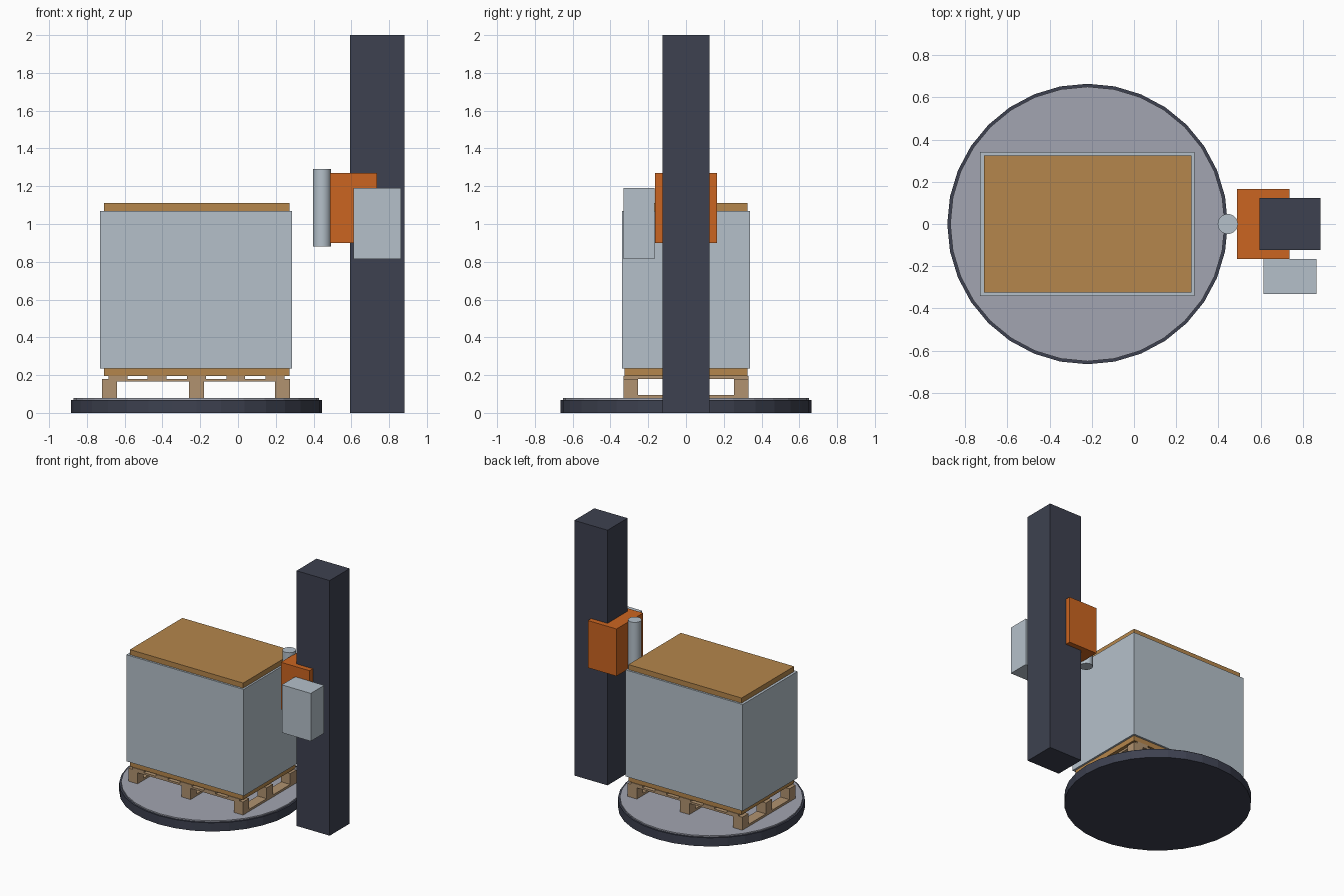
import bpy, bmesh, math
from mathutils import Vector

if "Cube" in bpy.data.objects:
    bpy.data.objects.remove(bpy.data.objects["Cube"])


def material(name, rgb):
    m = bpy.data.materials.new(name)
    m.diffuse_color = (*rgb, 1)
    m.use_nodes = True
    m.node_tree.nodes["Principled BSDF"].inputs["Base Color"].default_value = m.diffuse_color
    return m


dark = material("dark_steel", (0.047, 0.053, 0.08))
deck = material("turntable_grey", (0.36, 0.375, 0.44))
orange = material("orange_paint", (0.60, 0.13, 0.015))
card = material("cardboard", (0.46, 0.24, 0.072))
wood = material("pallet_wood", (0.44, 0.29, 0.16))
film = material("pale_blue_grey", (0.46, 0.53, 0.59))


def finish(name, bm, mat):
    me = bpy.data.meshes.new(name)
    bm.to_mesh(me)
    bm.free()
    me.materials.append(mat)
    ob = bpy.data.objects.new(name, me)
    bpy.context.collection.objects.link(ob)
    return ob


def box(name, mat, x, y, z):
    """Box from (min, max) ranges on each axis."""
    bm = bmesh.new()
    bmesh.ops.create_cube(bm, size=1)
    for v in bm.verts:
        v.co = Vector([(a + b) / 2 + c * (b - a) for (a, b), c in zip((x, y, z), v.co)])
    return finish(name, bm, mat)


def cylinder(name, mat, cx, r, z0, z1, sides):
    bm = bmesh.new()
    bmesh.ops.create_cone(bm, cap_ends=True, segments=sides, radius1=r, radius2=r, depth=z1 - z0)
    # put a corner on the x axis
    turn = math.pi / 2
    for v in bm.verts:
        px, py = v.co.x, v.co.y
        v.co = (cx + px * math.cos(turn) - py * math.sin(turn),
                px * math.sin(turn) + py * math.cos(turn),
                v.co.z + (z0 + z1) / 2)
    return finish(name, bm, mat)


CX = -0.22  # centre of turntable and load

# Turntable
cylinder("turntable_base", dark, CX, 0.664, 0, 0.068, 32)
cylinder("turntable_plate", deck, CX, 0.65, 0.068, 0.078, 32)

# Pallet: skids and blocks, stringers, deck boards
for i, px in enumerate((-0.68, -0.22, 0.235)):
    box(f"pallet_skid_{i}", wood, (px - 0.04, px + 0.04), (-0.33, 0.33), (0.078, 0.095))
    for j, py in enumerate((-0.292, 0, 0.292)):
        box(f"pallet_block_{i}_{j}", wood, (px - 0.04, px + 0.04),
            (py - 0.038, py + 0.038), (0.095, 0.165))
for j, py in enumerate((-0.292, 0, 0.292)):
    box(f"pallet_stringer_{j}", wood, (-0.72, 0.275), (py - 0.038, py + 0.038), (0.165, 0.18))
for i in range(5):
    px = CX + (i - 2) * 0.208
    box(f"pallet_deck_board_{i}", wood, (px - 0.05, px + 0.05), (-0.33, 0.33), (0.18, 0.195))

# Load and its stretch wrap
box("carton_load", card, (-0.71, 0.272), (-0.325, 0.325), (0.195, 1.11))
box("stretch_wrap", film, (-0.73, 0.287), (-0.34, 0.34), (0.235, 1.07))

# Mast, film carriage, film roll and control box
box("mast", dark, (0.594, 0.882), (-0.124, 0.124), (0, 2))
box("film_carriage", orange, (0.487, 0.736), (-0.165, 0.165), (0.90, 1.27))
roll = cylinder("film_roll", film, 0.444, 0.048, 0.88, 1.292, 20)
box("control_box", film, (0.612, 0.864), (-0.332, -0.166), (0.815, 1.19))

# Round look on the roll
bpy.context.view_layer.objects.active = roll
roll.select_set(True)
bpy.ops.object.shade_smooth_by_angle(angle=math.radians(30))
